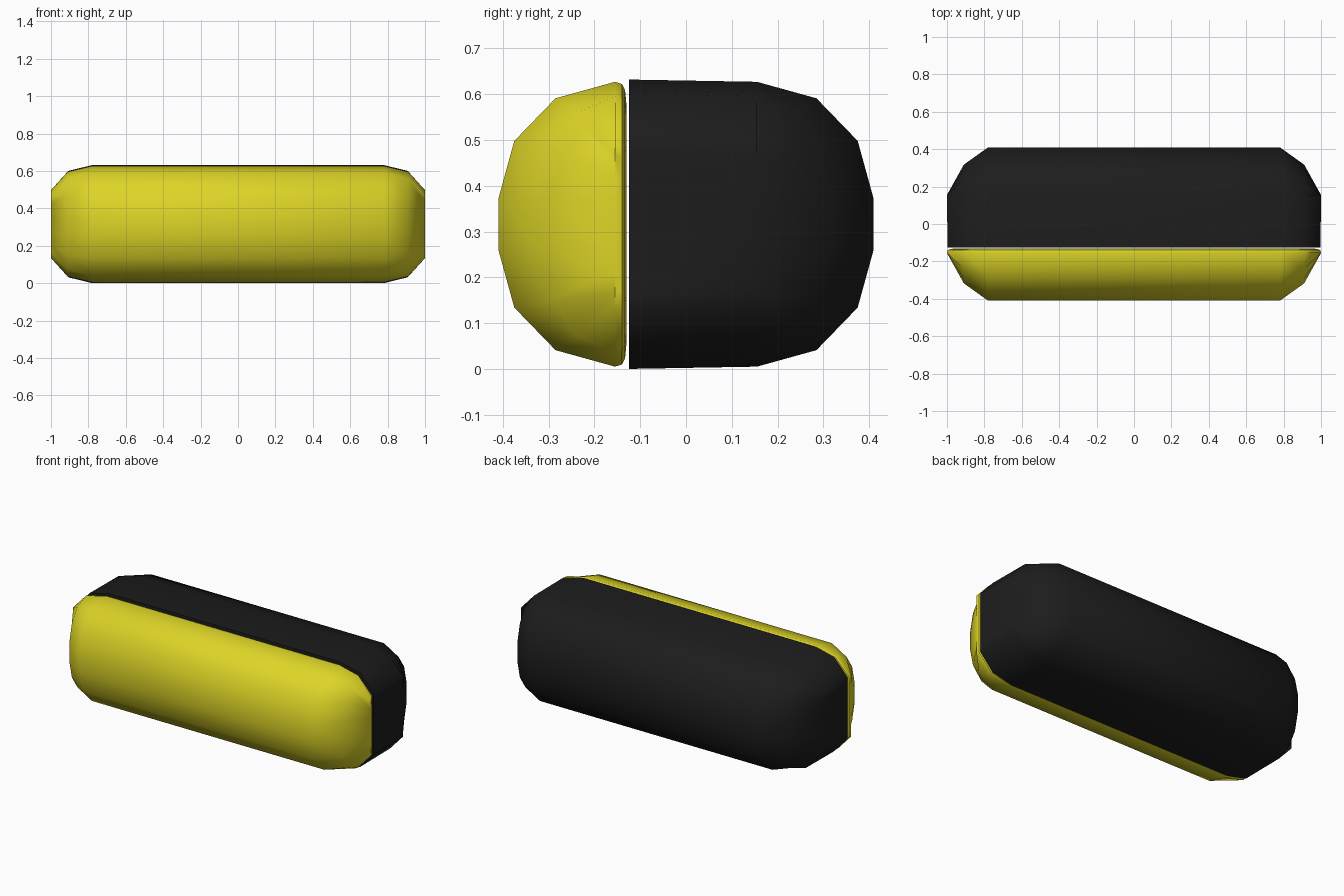
import bpy, bmesh

if "Cube" in bpy.data.objects:
    bpy.data.objects.remove(bpy.data.objects["Cube"])

CZ = 0.316  # height of the centre line

# quarter cross-sections (y, z) at three stations along x, from rim to pole
SECTIONS = [
    (0.78, [(0.155, 0.311), (0.285, 0.275), (0.375, 0.182), (0.41, 0.055)]),
    (0.91, [(0.155, 0.280), (0.240, 0.243), (0.292, 0.165), (0.317, 0.055)]),
    (1.00, [(0.155, 0.182), (0.155, 0.150), (0.155, 0.105), (0.155, 0.055)]),
]


def material(name, color):
    m = bpy.data.materials.new(name)
    m.diffuse_color = color
    m.use_nodes = True
    m.node_tree.nodes["Principled BSDF"].inputs["Base Color"].default_value = m.diffuse_color
    return m


def build_shell(name, side, rim_steps, mat):
    """Rounded half-capsule dome; its rim is extruded through (y, dx, dz) steps and capped."""
    bm = bmesh.new()
    stations = [(-x, s) for x, s in reversed(SECTIONS)] + SECTIONS
    rings = []
    for x, quarter in stations:
        full = quarter + [(y, -z) for y, z in reversed(quarter)]
        rings.append([bm.verts.new((x, side * y, CZ + z)) for y, z in full])
    for a, b in zip(rings, rings[1:]):
        for i in range(len(a) - 1):
            bm.faces.new((a[i], a[i + 1], b[i + 1], b[i]))

    # ordered rim loop: top edge, right end, bottom edge, left end
    loop = [r[0] for r in rings] + rings[-1][1:]
    loop += [r[-1] for r in reversed(rings[:-1])] + rings[0][-2:0:-1]
    base = [v.co.copy() for v in loop]
    for y, dx, dz in rim_steps:
        new = [bm.verts.new((c.x * (1 + dx), y, CZ + (c.z - CZ) * (1 + dz))) for c in base]
        n = len(loop)
        for i in range(n):
            j = (i + 1) % n
            bm.faces.new((loop[i], loop[j], new[j], new[i]))
        loop = new
    bm.faces.new(loop)
    bmesh.ops.recalc_face_normals(bm, faces=bm.faces)

    me = bpy.data.meshes.new(name)
    bm.to_mesh(me)
    bm.free()
    me.materials.append(mat)
    ob = bpy.data.objects.new(name, me)
    bpy.context.collection.objects.link(ob)
    bpy.ops.object.select_all(action='DESELECT')
    ob.select_set(True)
    bpy.context.view_layer.objects.active = ob
    bpy.ops.object.shade_smooth_by_angle(angle=0.8)
    return ob


# black rear body with a straight side band
build_shell("rear_body", 1, [(-0.125, -0.003, 0.016)],
            material("black", (0.012, 0.012, 0.012, 1)))

# yellow front cover with a softly rounded rim
build_shell("front_cover", -1,
            [(-0.140, -0.004, -0.015), (-0.133, -0.02, -0.06), (-0.130, -0.06, -0.16)],
            material("yellow", (0.72, 0.66, 0.02, 1)))
